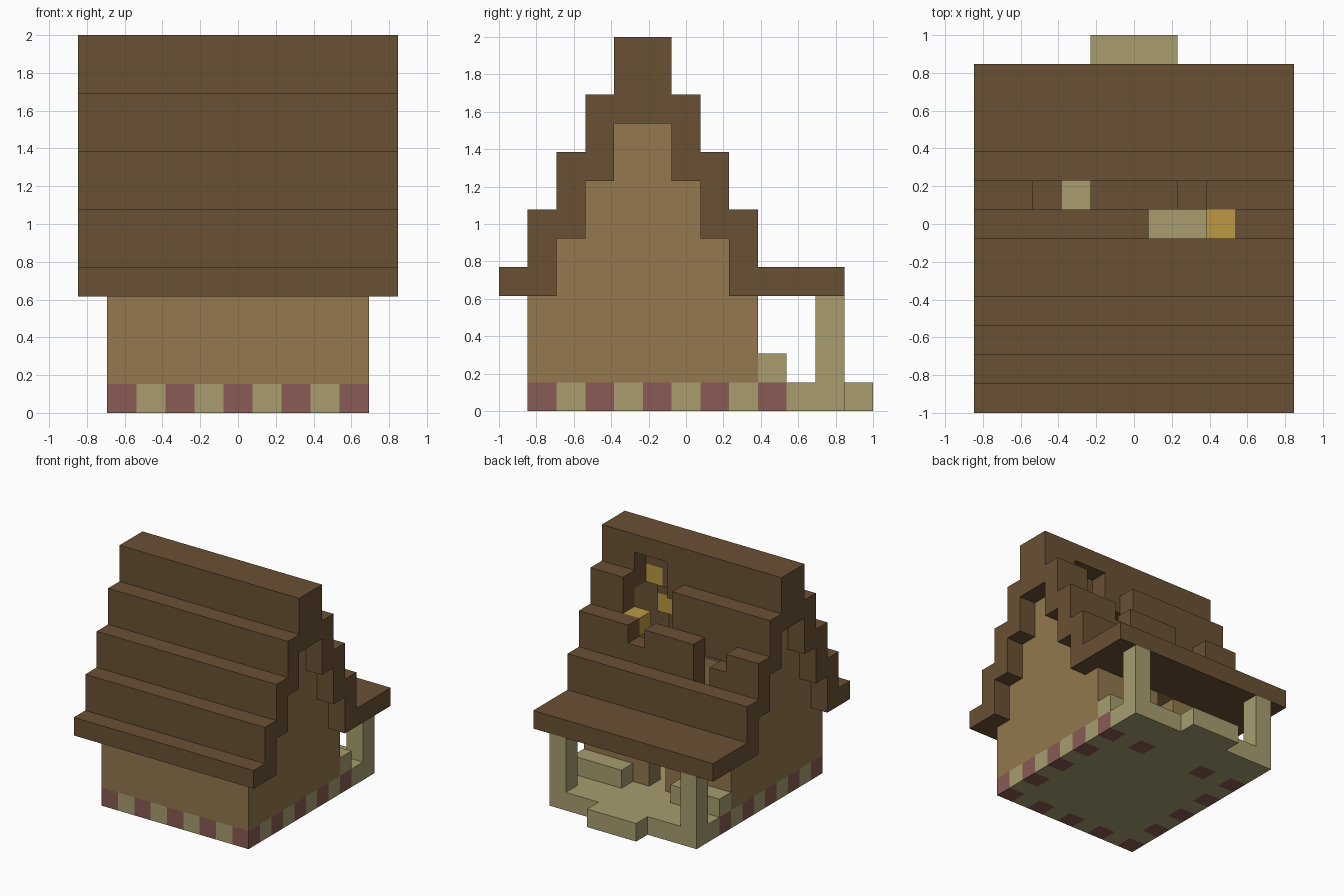
import bpy
import bmesh
from mathutils import Vector

if "Cube" in bpy.data.objects:
    bpy.data.objects.remove(bpy.data.objects["Cube"])

U = 2 / 13                                # size of one block
ORIGIN = Vector((-5.5, -6.5, 0))          # block grid corner


def material(name, rgb):
    """Flat colour from 0-255 screen values, stored as linear."""
    linear = [((c / 255 + 0.055) / 1.055) ** 2.4 for c in rgb]
    mat = bpy.data.materials.new(name)
    mat.use_nodes = True
    mat.diffuse_color = (*linear, 1)
    mat.node_tree.nodes["Principled BSDF"].inputs["Base Color"].default_value = (*linear, 1)
    return mat


dark_wood = material("dark roof wood", (106, 81, 52))
light_wood = material("light wall wood", (147, 120, 78))
stone = material("pale stone", (168, 157, 111))
brick = material("red brick", (138, 91, 83))
lamp = material("yellow lamp", (188, 152, 68))


def box(i, j, k):
    """All block cells in half-open index ranges."""
    return {(a, b, c) for a in range(*i) for b in range(*j) for c in range(*k)}


# Roof steps: bottom and top of each row from front to back
rows = {0: (4, 5), 1: (4, 7), 2: (6, 9), 3: (8, 11), 4: (10, 13), 5: (10, 13),
        6: (8, 11), 7: (6, 9), 8: (4, 7), 9: (4, 5), 10: (4, 5), 11: (4, 5)}
roof = set()
for j, span in rows.items():
    roof |= box((0, 11), (j, j + 1), span)

# Broken holes on the back slope
roof -= box((6, 9), (6, 7), (8, 11))
roof -= box((7, 9), (5, 6), (10, 12))
roof -= box((3, 4), (7, 8), (6, 9))
roof -= {(7, 7, 8), (2, 7, 8)}

# Lamps set into the underside of the rafters
lamps = {(8, 3, 8), (8, 4, 10), (8, 6, 8), (5, 2, 6)}
roof -= lamps

# Stepped gables, long walls and the doorway
walls = set()
for j in range(1, 9):
    for i in (1, 9):
        walls |= box((i, i + 1), (j, j + 1), (1, rows[j][0]))
for j in (1, 8):
    walls |= box((1, 10), (j, j + 1), (1, 5))
walls -= box((5, 6), (8, 9), (1, 4))
roof -= walls

# Foundation with alternating bricks around the house edge
floor = box((1, 10), (1, 12), (0, 1))
bricks = {(i, j, 0) for i, j, k in floor
          if j <= 9 and (i in (1, 9) or j in (1, 9)) and (i + j) % 2 == 0}
bricks -= {(5, 9, 0)}
floor -= bricks

parts = {
    "roof": (roof, dark_wood),
    "walls": (walls, light_wood),
    "floor": (floor, stone),
    "foundation_bricks": (bricks, brick),
    "roof_lamps": (lamps, lamp),
    "entry_step": (box((4, 7), (12, 13), (0, 1)), stone),
}
for side, post, bench in (("left", 9, 7), ("right", 1, 1)):
    parts[side + "_porch_post"] = (box((post, post + 1), (11, 12), (1, 4)), stone)
    parts[side + "_porch_bench"] = (box((bench, bench + 3), (9, 10), (1, 2)), stone)

solid = set().union(*(cells for cells, mat in parts.values()))


def build(name, cells, mat):
    """Outer skin of a group of blocks, with flat areas merged."""
    bm = bmesh.new()
    for cell in sorted(cells):
        for axis in range(3):
            for sign in (-1, 1):
                near = list(cell)
                near[axis] += sign
                if tuple(near) in solid:
                    continue
                n, u, v = Vector(), Vector(), Vector()
                n[axis], u[(axis + 1) % 3], v[(axis + 2) % 3] = sign, sign, 1
                centre = Vector(cell) + Vector((0.5, 0.5, 0.5)) + n / 2 + ORIGIN
                corners = ((-1, -1), (1, -1), (1, 1), (-1, 1))
                bm.faces.new([bm.verts.new((centre + (u * a + v * b) / 2) * U)
                              for a, b in corners])
    bmesh.ops.remove_doubles(bm, verts=bm.verts, dist=0.001)
    bmesh.ops.dissolve_limit(bm, angle_limit=0.01, verts=bm.verts, edges=bm.edges)
    mesh = bpy.data.meshes.new(name)
    bm.to_mesh(mesh)
    bm.free()
    mesh.materials.append(mat)
    bpy.context.collection.objects.link(bpy.data.objects.new(name, mesh))


for name, (cells, mat) in parts.items():
    build(name, cells, mat)
